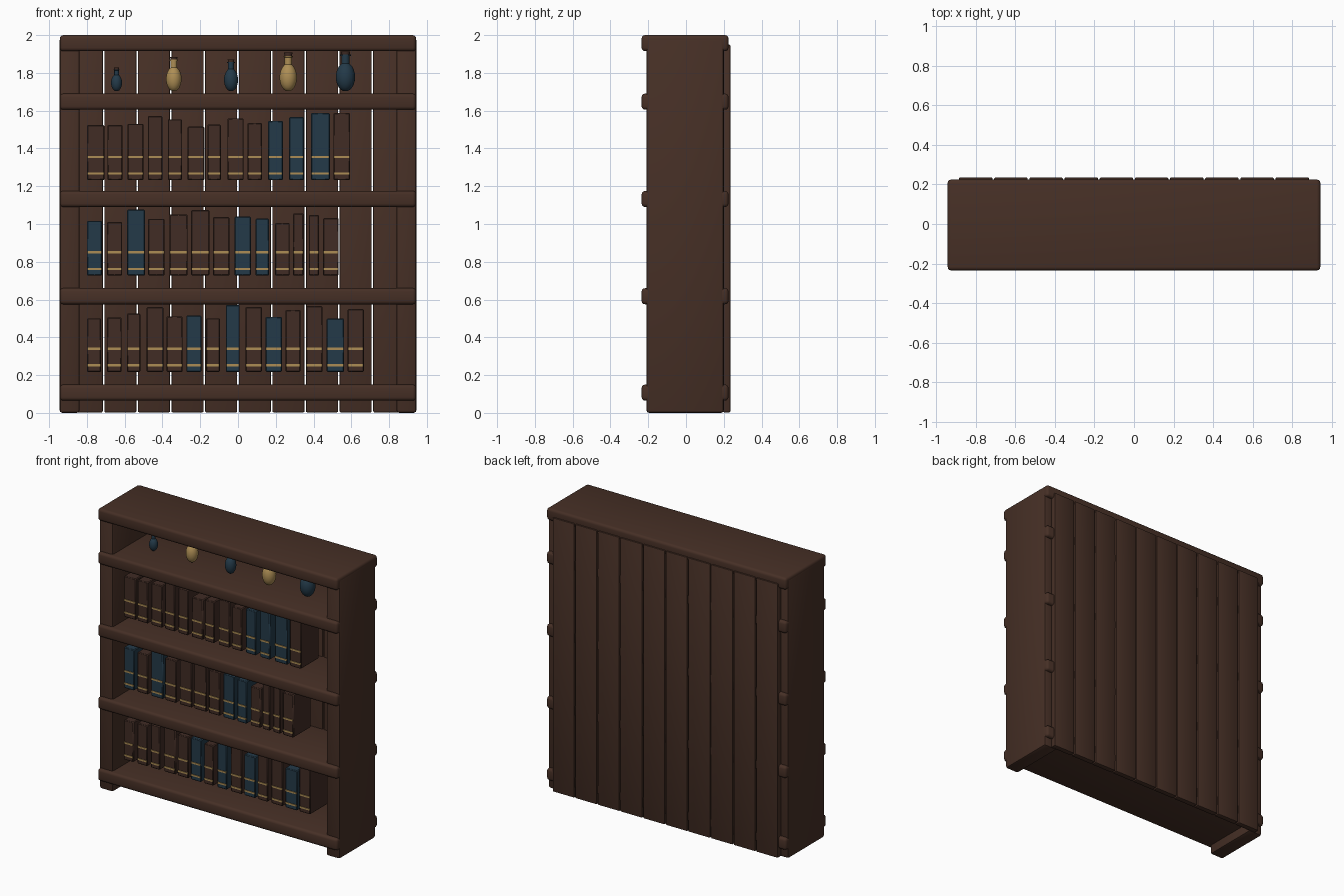
import bpy, bmesh, math, random

if "Cube" in bpy.data.objects:
    bpy.data.objects.remove(bpy.data.objects["Cube"])

random.seed(4)


def material(name, rgb):
    m = bpy.data.materials.new(name)
    m.diffuse_color = (*rgb, 1)
    m.use_nodes = True
    m.node_tree.nodes["Principled BSDF"].inputs["Base Color"].default_value = m.diffuse_color
    return m


WOOD = material("dark wood", (0.062, 0.029, 0.019))
LEATHER = material("brown leather", (0.052, 0.025, 0.018))
BLUE = material("deep blue", (0.017, 0.042, 0.066))
GOLD = material("old gold", (0.42, 0.27, 0.09))


def finish(name, bm, mat):
    bmesh.ops.recalc_face_normals(bm, faces=bm.faces[:])
    me = bpy.data.meshes.new(name)
    bm.to_mesh(me)
    bm.free()
    me.materials.append(mat)
    ob = bpy.data.objects.new(name, me)
    bpy.context.collection.objects.link(ob)
    bpy.context.view_layer.objects.active = ob
    ob.select_set(True)
    bpy.ops.object.shade_smooth_by_angle(angle=math.radians(40))
    ob.select_set(False)
    return ob


def box(name, x, y, z, mat, bevel=0.0, segs=2):
    """Box from (min, max) ranges, optionally with rounded edges."""
    bm = bmesh.new()
    bmesh.ops.create_cube(bm, size=1)
    for v in bm.verts:
        v.co = [r[0] + (c + 0.5) * (r[1] - r[0]) for c, r in zip(v.co, (x, y, z))]
    if bevel:
        bmesh.ops.bevel(bm, geom=bm.edges[:], offset=bevel, segments=segs,
                        profile=0.5, affect='EDGES')
    return finish(name, bm, mat)


def lathe(name, profile, x, y, z, mat, n=24):
    """Solid of revolution; profile is (radius, height) from bottom to top."""
    bm = bmesh.new()
    rings = [[bm.verts.new((x + r * math.cos(2 * math.pi * i / n),
                            y + r * math.sin(2 * math.pi * i / n), z + h))
              for i in range(n)] for r, h in profile]
    for a, b in zip(rings, rings[1:]):
        for i in range(n):
            bm.faces.new((a[i], a[(i + 1) % n], b[(i + 1) % n], b[i]))
    bm.faces.new(rings[0])
    bm.faces.new(rings[-1])
    return finish(name, bm, mat)


# Side panels
for s, side in ((-1, "left"), (1, "right")):
    box(side + "_side", sorted((s * 0.838, s * 0.945)), (-0.21, 0.2), (0, 1.985), WOOD, 0.015)

# Shelves, running past the sides at front and back
for i, z in enumerate((0.065, 0.575, 1.09, 1.605, 1.915)):
    box(f"shelf_{i}", (-0.943, 0.943), (-0.235, 0.225), (z, z + 0.085), WOOD, 0.018, 3)

# Back planks with narrow gaps
for i in range(10):
    x = -0.89 + i * 0.178
    box(f"back_plank_{i}", (x + 0.004, x + 0.174), (0.195, 0.235), (0.003, 1.95), WOOD, 0.006)


def book_row(r, z0, count, end, bend, blue):
    """Evenly spread books; bend shifts the right half, heights vary at random."""
    start = -0.8
    lefts = []
    for i in range(count):
        t = i / (count - 1)
        lefts.append(start + (end - start) * t + bend * math.sin(math.pi * t ** 2))
    lefts.append(end + 0.11)
    for i in range(count):
        a = lefts[i]
        b = a + min(0.78 * (lefts[i + 1] - a), 0.095) * random.uniform(0.85, 1.1)
        top = z0 + random.uniform(0.275, 0.36)
        box(f"book_{r}_{i}", (a, b), (-0.14, 0.06), (z0, top),
            BLUE if i in blue else LEATHER, 0.005, 1)
        # Gold bands on the spine
        for k, h in enumerate((0.035, 0.123)):
            box(f"spine_band_{r}_{i}_{k}", (a + 0.003, b - 0.003), (-0.144, -0.136),
                (z0 + h - 0.006, z0 + h + 0.006), GOLD)


# Three rows of books
book_row(0, 0.217, 14, 0.58, -0.01, (5, 7, 9, 12))
book_row(1, 0.727, 13, 0.45, 0.06, (0, 2, 7, 8))
book_row(2, 1.232, 13, 0.505, -0.02, (9, 10, 11))

# Bottles: round body, neck, dark stopper
for i, (rad, h) in enumerate(((0.029, 0.127), (0.041, 0.183), (0.037, 0.17),
                              (0.046, 0.205), (0.051, 0.212))):
    x = -0.643 + i * 0.303
    body = 0.72 * h
    prof = [(rad * math.sin(math.pi * t / 12), body * (1 - math.cos(math.pi * t / 12)) / 2)
            for t in range(1, 11)]
    prof += [(rad * 0.42, body * 0.96), (rad * 0.42, h * 0.88), (rad * 0.55, h * 0.885),
             (rad * 0.55, h * 0.92)]
    lathe(f"bottle_{i}", prof, x, -0.03, 1.702, GOLD if i % 2 else BLUE)
    lathe(f"stopper_{i}", [(rad * 0.42, h * 0.9), (rad * 0.48, h)], x, -0.03, 1.702, LEATHER, 12)
